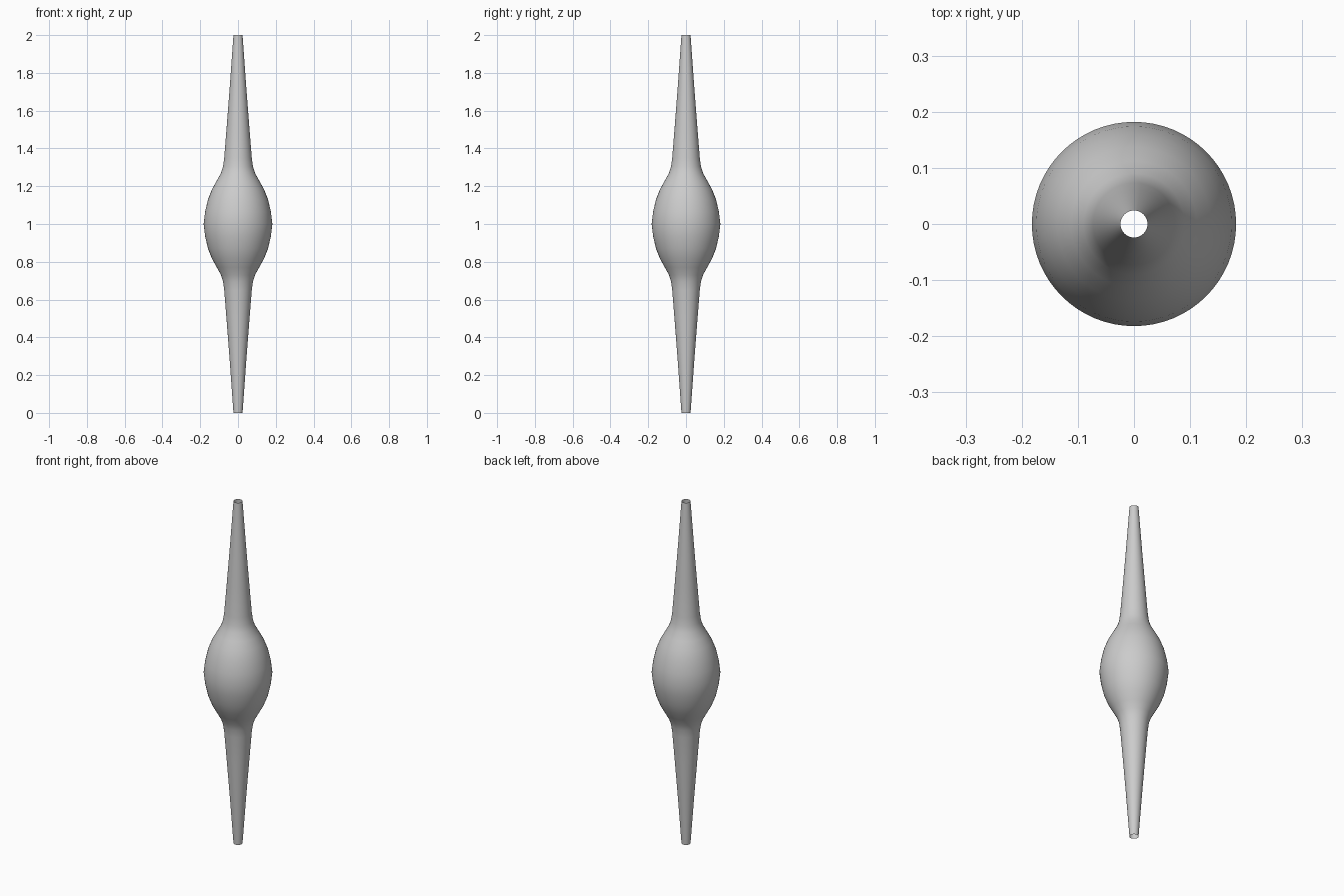
import bpy, bmesh, math

if "Cube" in bpy.data.objects:
    bpy.data.objects.remove(bpy.data.objects["Cube"])

SIDES = 64

# Upper half of the profile: (radius, height), from the bulge's equator to the tip
upper = [(0.182, 1.0), (0.174, 1.065), (0.159, 1.13), (0.137, 1.185),
         (0.112, 1.23), (0.09, 1.27), (0.079, 1.305), (0.073, 1.35),
         (0.061, 1.5), (0.044, 1.72), (0.024, 2.0)]

# Lower half mirrors the upper half about the equator
profile = [(r, 2.0 - z) for r, z in reversed(upper[1:])] + upper

# Lathe the profile into an open-ended hollow spindle
bm = bmesh.new()
rings = []
for r, z in profile:
    rings.append([bm.verts.new((r * math.cos(2 * math.pi * i / SIDES),
                                r * math.sin(2 * math.pi * i / SIDES), z))
                  for i in range(SIDES)])
for low, high in zip(rings, rings[1:]):
    for i in range(SIDES):
        j = (i + 1) % SIDES
        bm.faces.new((low[i], low[j], high[j], high[i])).smooth = True

mesh = bpy.data.meshes.new("spindle")
bm.to_mesh(mesh)
bm.free()
spindle = bpy.data.objects.new("spindle", mesh)
bpy.context.collection.objects.link(spindle)
